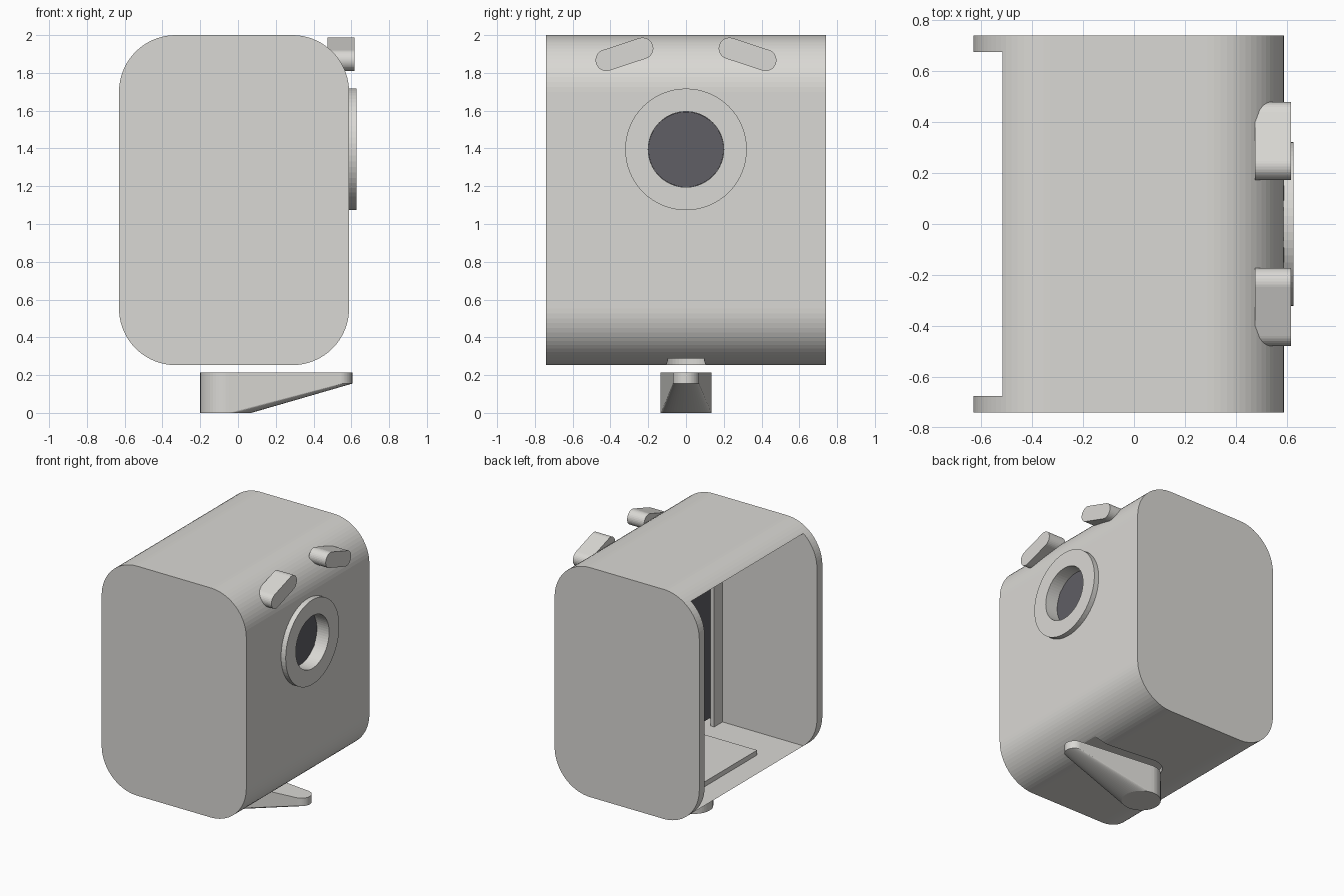
import bpy, bmesh, math
from mathutils import Vector, Matrix

if "Cube" in bpy.data.objects:
    bpy.data.objects.remove(bpy.data.objects["Cube"])


def material(name, rgb):
    m = bpy.data.materials.new(name)
    m.use_nodes = True
    col = (*rgb, 1)
    m.diffuse_color = col
    m.node_tree.nodes["Principled BSDF"].inputs["Base Color"].default_value = col
    return m


GREY = material("warm grey plastic", (0.70, 0.69, 0.66))
DARK = material("dark grey device", (0.115, 0.112, 0.128))


def finish(name, bm, mat):
    bmesh.ops.recalc_face_normals(bm, faces=bm.faces)
    me = bpy.data.meshes.new(name)
    bm.to_mesh(me)
    bm.free()
    ob = bpy.data.objects.new(name, me)
    bpy.context.collection.objects.link(ob)
    me.materials.append(mat)
    return ob


def prism(name, points, depth, mat):
    """Extrude a closed 3D outline along a vector."""
    bm = bmesh.new()
    face = bm.faces.new([bm.verts.new(p) for p in points])
    out = bmesh.ops.extrude_face_region(bm, geom=[face])
    verts = [g for g in out["geom"] if isinstance(g, bmesh.types.BMVert)]
    bmesh.ops.translate(bm, verts=verts, vec=depth)
    return finish(name, bm, mat)


def box(name, lo, hi, mat):
    bm = bmesh.new()
    lo, hi = Vector(lo), Vector(hi)
    bmesh.ops.create_cube(bm, size=1, matrix=Matrix.Translation((lo + hi) / 2)
                          @ Matrix.Diagonal((*(hi - lo), 1)))
    return finish(name, bm, mat)


def x_cylinder(name, r, x0, x1, z, mat):
    bm = bmesh.new()
    place = Matrix.Translation(((x0 + x1) / 2, 0, z)) @ Matrix.Rotation(math.pi / 2, 4, 'Y')
    bmesh.ops.create_cone(bm, cap_ends=True, segments=64, radius1=r, radius2=r,
                          depth=x1 - x0, matrix=place)
    return finish(name, bm, mat)


def arc(cx, cz, r, start, y, n=18):
    """Quarter circle in the XZ plane."""
    angles = [start + math.pi / 2 * i / n for i in range(n + 1)]
    return [(cx + r * math.cos(a), y, cz + r * math.sin(a)) for a in angles]


def tapered_hull(name, discs, mat):
    """Convex hull around upright cylinders given as (x, radius, z0, z1)."""
    bm = bmesh.new()
    for x, r, z0, z1 in discs:
        for z in (z0, z1):
            bmesh.ops.create_circle(bm, segments=48, radius=r,
                                    matrix=Matrix.Translation((x, 0, z)))
    out = bmesh.ops.convex_hull(bm, input=bm.verts[:])
    inside = {g for g in out["geom_interior"] if isinstance(g, bmesh.types.BMVert)}
    bmesh.ops.delete(bm, geom=list(inside), context='VERTS')
    loose = [e for e in bm.edges if not e.link_faces]
    bmesh.ops.delete(bm, geom=loose, context='EDGES')
    bmesh.ops.dissolve_limit(bm, angle_limit=0.01, verts=bm.verts[:], edges=bm.edges[:])
    return finish(name, bm, mat)


def cut(target, cutter):
    mod = target.modifiers.new("cut", 'BOOLEAN')
    mod.operation = 'DIFFERENCE'
    mod.solver = 'EXACT'
    mod.object = cutter
    bpy.context.view_layer.objects.active = target
    bpy.ops.object.modifier_apply(modifier=mod.name)


# Housing with rounded corners
HALF, WALL, EYE_Z = 0.74, 0.065, 1.395
X0, X1, Z0, Z1, R = -0.63, 0.588, 0.253, 2.0, 0.3
RIGHT, LEFT, TOP, BOTTOM = X1 - R, X0 + R, Z1 - R, Z0 + R
Q = math.pi / 2
outline = (arc(RIGHT, TOP, R, 0, -HALF) + arc(LEFT, TOP, R, Q, -HALF)
           + arc(LEFT, BOTTOM, R, 2 * Q, -HALF) + arc(RIGHT, BOTTOM, R, 3 * Q, -HALF))
housing = prism("housing", outline, (0, 2 * HALF, 0), GREY)

# Cavity running straight out of the -x side, between two full end panels
inner, ri = HALF - WALL, R - WALL
floor, ceiling = Z0 + WALL, Z1 - WALL
hollow = (arc(RIGHT, TOP, ri, 0, -inner)
          + [(-1, -inner, ceiling), (-1, -inner, floor)]
          + arc(RIGHT, BOTTOM, ri, 3 * Q, -inner))
cavity = prism("cavity_cutter", hollow, (0, 2 * inner, 0), GREY)
eye_hole = x_cylinder("eye_hole_cutter", 0.2, 0.4, 0.8, EYE_Z, GREY)
foot_pocket = tapered_hull("foot_pocket_cutter", [(-0.065, 0.145, 0.1, 0.288),
                                                  (0.535, 0.082, 0.1, 0.288)], GREY)

# Raised ring around the round window
ring = x_cylinder("window_ring", 0.322, X1 - 0.01, 0.627, EYE_Z, GREY)
for cutter in (cavity, eye_hole, foot_pocket):
    cut(housing, cutter)
cut(ring, eye_hole)
for helper in (cavity, eye_hole, foot_pocket):
    bpy.data.objects.remove(helper)

# Slanted brow bars
for side, label in ((1, "left"), (-1, "right")):
    a, b, r = Vector((0.23, 1.93)), Vector((0.422, 1.867)), 0.057
    tilt = math.atan2(b.y - a.y, b.x - a.x)
    bar = []
    for centre, start in ((b, tilt - Q), (a, tilt + Q)):
        for i in range(17):
            t = start + math.pi * i / 16
            bar.append((0.475, side * (centre.x + r * math.cos(t)),
                        centre.y + r * math.sin(t)))
    prism(label + "_brow", bar, (0.142, 0, 0), GREY)

# Wedge foot below the housing
tapered_hull("foot", [(-0.065, 0.135, 0, 0.215), (0.535, 0.07, 0.155, 0.215)], GREY)

# Tray on the floor, and upright guide rails on the side walls
box("floor_tray", (-0.34, -0.37, floor - 0.005), (0.19, 0.37, 0.355), GREY)
for side, label in ((1, "left"), (-1, "right")):
    y0, y1 = sorted((side * 0.575, side * (inner + 0.005)))
    box(label + "_guide_rail", (0.165, y0, floor - 0.005), (0.195, y1, ceiling + 0.005), GREY)

# Dark panel behind the rails, and the camera plugged into the window
box("device_panel", (0.197, -0.655, 0.38), (0.24, 0.655, 1.87), DARK)
x_cylinder("camera_plug", 0.199, 0.24, 0.525, EYE_Z, DARK)
box("lens_block", (0.5, -0.17, 1.27), (0.527, 0.17, 1.52), DARK)
x_cylinder("lens", 0.155, 0.5, 0.53, EYE_Z, DARK)
